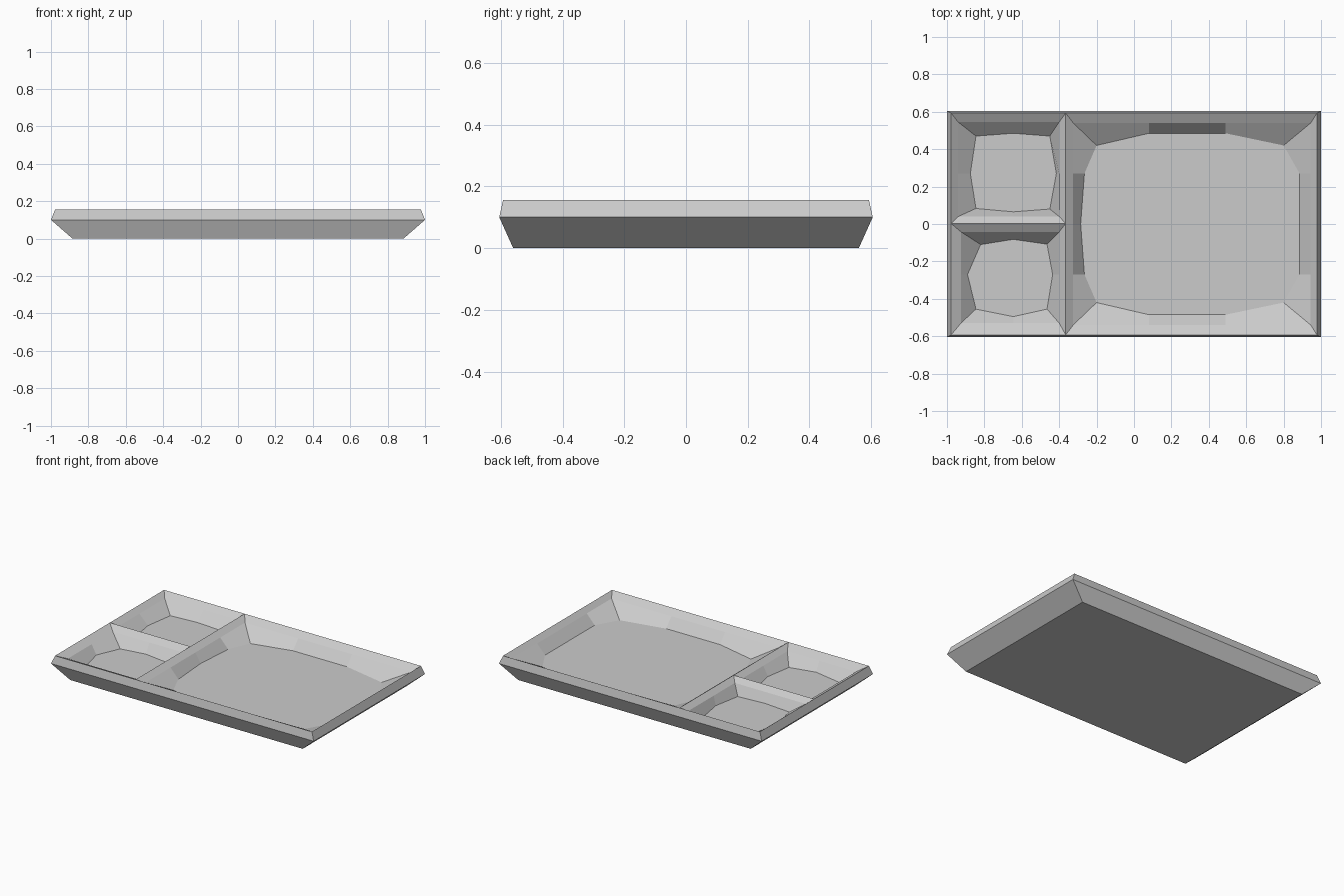
import bpy

if "Cube" in bpy.data.objects:
    bpy.data.objects.remove(bpy.data.objects["Cube"])

RIM_Z, LEDGE_Z, FLOOR_Z = 0.155, 0.125, 0.06


def make_object(name, verts, faces):
    mesh = bpy.data.meshes.new(name)
    mesh.from_pydata(verts, [], faces)
    mesh.update()
    obj = bpy.data.objects.new(name, mesh)
    bpy.context.collection.objects.link(obj)
    return obj


def bridge(n, levels):
    """Quads joining successive rings of n vertices."""
    return [(k * n + i, k * n + (i + 1) % n, (k + 1) * n + (i + 1) % n, (k + 1) * n + i)
            for k in range(levels - 1) for i in range(n)]


def snap(points, rect):
    """Push a counter-clockwise outline out onto a rectangle, keeping its corners."""
    x0, y0, x1, y1 = rect
    out = []
    for x, y in points:
        sides = [(abs(x - x0), (x0, y)), (abs(x - x1), (x1, y)),
                 (abs(y - y0), (x, y0)), (abs(y - y1), (x, y1))]
        out.append(min(sides)[1])
    for cx, cy in ((x0, y0), (x1, y0), (x1, y1), (x0, y1)):
        i = min(range(len(points)),
                key=lambda j: (points[j][0] - cx) ** 2 + (points[j][1] - cy) ** 2)
        out[i] = (cx, cy)
    return out


def well(name, rim, ledge, floor):
    """Compartment: rim rectangle, sloping ledge, steeper wall and flat floor."""
    n = len(floor)
    rings = ((snap(floor, rim), RIM_Z), (snap(floor, ledge), LEDGE_Z), (floor, FLOOR_Z))
    verts = [(x, y, z) for ring, z in rings for x, y in ring]
    make_object(name, verts, bridge(n, 3) + [tuple(range(2 * n, 3 * n))])


# outer shell: flat underside, flared sides, inward lip
verts = []
for hx, hy, z in ((0.885, 0.56, 0), (1.0, 0.605, 0.1), (0.978, 0.593, RIM_Z)):
    verts += [(-hx, -hy, z), (hx, -hy, z), (hx, hy, z), (-hx, hy, z)]
make_object("tray_shell", verts, bridge(4, 3) + [(3, 2, 1, 0)])

# large compartment
well("large_compartment", (-0.365, -0.593, 0.978, 0.593), (-0.325, -0.54, 0.945, 0.54),
     [(-0.2, -0.42), (0.08, -0.485), (0.49, -0.485), (0.8, -0.42),
      (0.885, -0.27), (0.885, 0.27),
      (0.8, 0.42), (0.49, 0.485), (0.08, 0.485), (-0.2, 0.42),
      (-0.265, 0.27), (-0.285, 0), (-0.265, -0.27)])

# two small compartments
well("back_small_compartment", (-0.978, 0.003, -0.365, 0.593), (-0.94, 0.04, -0.4, 0.545),
     [(-0.845, 0.083), (-0.645, 0.065), (-0.45, 0.08), (-0.415, 0.27),
      (-0.45, 0.47), (-0.645, 0.485), (-0.845, 0.47), (-0.875, 0.27)])
well("front_small_compartment", (-0.978, -0.593, -0.365, 0.003), (-0.925, -0.53, -0.4, -0.042),
     [(-0.845, -0.455), (-0.645, -0.495), (-0.465, -0.455), (-0.435, -0.27),
      (-0.465, -0.108), (-0.645, -0.082), (-0.82, -0.11), (-0.89, -0.27)])
